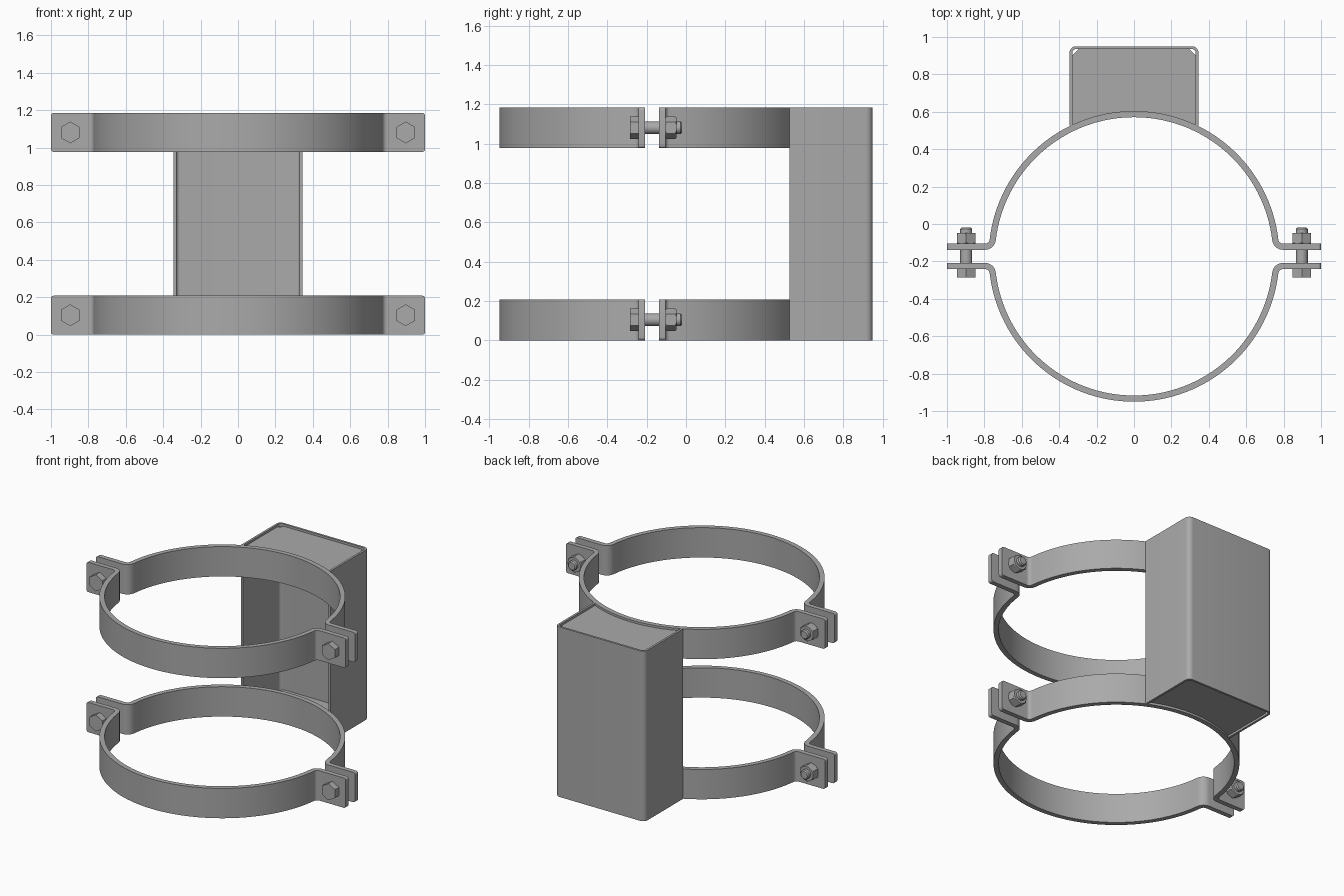
import bpy, bmesh
from math import sin, cos, pi, radians, atan2, sqrt

if "Cube" in bpy.data.objects:
    bpy.data.objects.remove(bpy.data.objects["Cube"])

CY = -0.173            # ring centre in y
RO, RI = 0.777, 0.744  # ring outer / inner radius
H, BAND = 1.185, 0.208 # total height, band height

# dark grey metal for every part
METAL = bpy.data.materials.new("dark_metal")
METAL.diffuse_color = (0.4, 0.4, 0.4, 1)
METAL.use_nodes = True
METAL.node_tree.nodes["Principled BSDF"].inputs["Base Color"].default_value = METAL.diffuse_color


def finish(bm, name, smooth=True):
    bmesh.ops.recalc_face_normals(bm, faces=bm.faces[:])
    me = bpy.data.meshes.new(name)
    bm.to_mesh(me)
    bm.free()
    me.materials.append(METAL)
    ob = bpy.data.objects.new(name, me)
    bpy.context.collection.objects.link(ob)
    if smooth:
        bpy.ops.object.select_all(action='DESELECT')
        ob.select_set(True)
        bpy.context.view_layer.objects.active = ob
        bpy.ops.object.shade_smooth_by_angle(angle=radians(30))
    return ob


def arc(cx, cy, r, a0, a1, n):
    return [(cx + r * cos(a0 + (a1 - a0) * i / n), cy + r * sin(a0 + (a1 - a0) * i / n))
            for i in range(n + 1)]


def strip(a, b, z0, z1):
    """Solid sheet between two matching paths, from z0 to z1."""
    bm = bmesh.new()
    rows = [[bm.verts.new((*p, z0)), bm.verts.new((*q, z0)),
             bm.verts.new((*q, z1)), bm.verts.new((*p, z1))] for p, q in zip(a, b)]
    for r, s in zip(rows, rows[1:]):
        for k in range(4):
            bm.faces.new((r[k], r[(k + 1) % 4], s[(k + 1) % 4], s[k]))
    bm.faces.new(rows[0])
    bm.faces.new(rows[-1])
    return bm


def clamp_path(ring_r, fillet_r, flange_v):
    """Half of the clamp: flange, fillet, half circle, fillet, flange."""
    fv = 0.093
    fx = sqrt((RO + 0.025) ** 2 - fv ** 2)
    t = atan2(fv, fx)
    right = [(1.0, flange_v)] + arc(fx, fv, fillet_r, -pi / 2, t - pi, 8)
    ring = arc(0, 0, ring_r, t, pi - t, 64)[1:-1]
    return right + ring + [(-x, y) for x, y in reversed(right)]


def clamp_half(name, side, z0):
    outer = [(x, CY + side * v) for x, v in clamp_path(RO, 0.025, 0.068)]
    inner = [(x, CY + side * v) for x, v in clamp_path(RI, 0.058, 0.035)]
    bm = strip(outer, inner, z0, z0 + BAND)
    # rounded flange tips
    tips = [e for e in bm.edges
            if all(abs(v.co.x) > 0.999 for v in e.verts)
            and abs(e.verts[0].co.z - e.verts[1].co.z) < 1e-5]
    bmesh.ops.bevel(bm, geom=tips, offset=0.015, segments=4, profile=0.5, affect='EDGES')
    finish(bm, name)


def hull_rings(name, rings, x, z, smooth=False):
    """Convex solid along y from rings of (y, radius, sides)."""
    bm = bmesh.new()
    for y, r, n in rings:
        for i in range(n):
            a = 2 * pi * i / n
            bm.verts.new((x + r * sin(a), y, z + r * cos(a)))
    bmesh.ops.convex_hull(bm, input=bm.verts[:])
    bmesh.ops.dissolve_limit(bm, angle_limit=radians(1), verts=bm.verts[:], edges=bm.edges[:])
    finish(bm, name, smooth)


HEX, FLAT = 0.058, 0.050
for level, z0 in (("lower", 0.0), ("upper", H - BAND)):
    # clamp band halves
    clamp_half(level + "_clamp_back", 1, z0)
    clamp_half(level + "_clamp_front", -1, z0)
    # bolts and nuts
    for side, x in (("left", -0.897), ("right", 0.897)):
        z = z0 + BAND / 2
        tag = level + "_" + side
        hull_rings(tag + "_bolt_head", [(-0.286, HEX, 6), (-0.241, HEX, 6)], x, z)
        hull_rings(tag + "_nut", [(-0.105, FLAT, 24), (-0.098, HEX, 6),
                                  (-0.055, HEX, 6), (-0.048, FLAT, 24)], x, z)
        hull_rings(tag + "_bolt_shank", [(-0.26, 0.032, 24), (-0.028, 0.032, 24),
                                         (-0.020, 0.025, 24)], x, z, True)

# U-shaped channel behind the bands
W, T, BACK, FRONT = 0.345, 0.015, 0.95, 0.526


def channel_path(inset, r):
    cx, cy = W - 0.035, BACK - 0.035
    half = [(W - inset, FRONT)] + arc(cx, cy, r, 0, pi / 2, 8)
    return half + [(-x, y) for x, y in reversed(half)]


finish(strip(channel_path(0, 0.035), channel_path(T, 0.035 - T), 0, H), "channel")

# end plates, clipped at the back corners and curved against the ring
xi, yb, c = W - T, BACK - T, 0.035
spread = atan2(xi, sqrt(RO ** 2 - xi ** 2))
outline = arc(0, CY, RO, pi / 2 + spread, pi / 2 - spread, 24)
outline += [(xi, yb - c), (xi - c, yb), (-xi + c, yb), (-xi, yb - c)]
for name, z in (("bottom_plate", 0.015), ("top_plate", H - 0.03)):
    bm = bmesh.new()
    low = [bm.verts.new((x, y, z)) for x, y in outline]
    high = [bm.verts.new((x, y, z + 0.015)) for x, y in outline]
    bm.faces.new(low)
    bm.faces.new(high)
    for i in range(len(outline)):
        bm.faces.new((low[i - 1], low[i], high[i], high[i - 1]))
    finish(bm, name)
